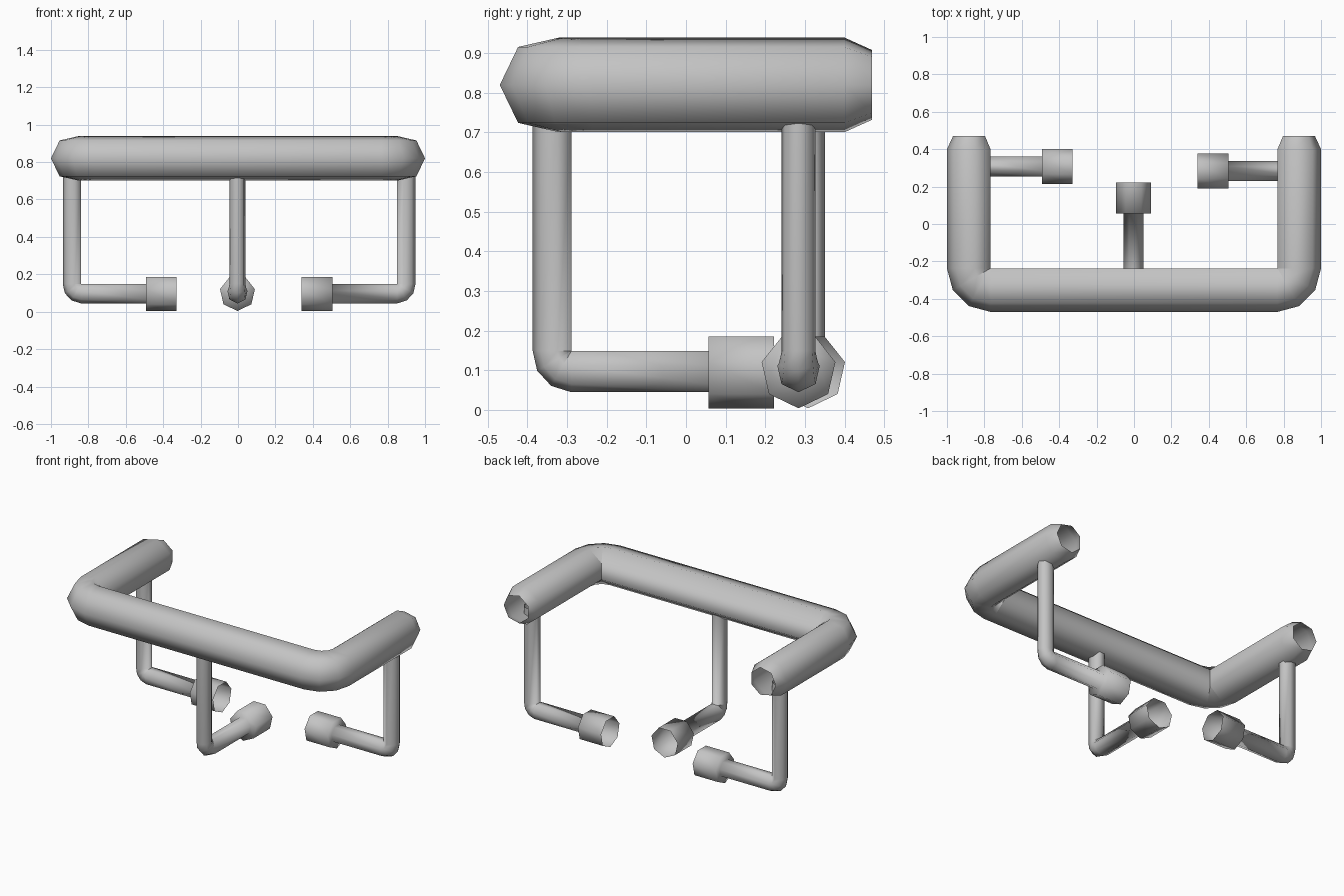
import bpy
import bmesh
from math import cos, sin, pi, radians
from mathutils import Vector

SIDES = 7
FLAT = cos(pi / SIDES)      # distance ratio of the flat side opposite a corner
UP = Vector((0, 0, 1))

cube = bpy.data.objects.get("Cube")
if cube:
    bpy.data.objects.remove(cube, do_unlink=True)

grey = bpy.data.materials.new("plain_grey")
grey.use_nodes = True
grey.diffuse_color = (0.55, 0.55, 0.55, 1)
grey.node_tree.nodes["Principled BSDF"].inputs["Base Color"].default_value = grey.diffuse_color


def tube(name, rings):
    """Open, smooth tube through rings of (centre, corner axis, side axis)."""
    bm = bmesh.new()
    loops = []
    for centre, u, v in rings:
        angles = [2 * pi * i / SIDES for i in range(SIDES)]
        loops.append([bm.verts.new(centre + u * cos(a) + v * sin(a)) for a in angles])
    for a, b in zip(loops, loops[1:]):
        for i in range(SIDES):
            j = (i + 1) % SIDES
            bm.faces.new((a[i], a[j], b[j], b[i]))
    bmesh.ops.recalc_face_normals(bm, faces=bm.faces)
    for face in bm.faces:
        face.smooth = True
    mesh = bpy.data.meshes.new(name)
    bm.to_mesh(mesh)
    bm.free()
    mesh.materials.append(grey)
    obj = bpy.data.objects.new(name, mesh)
    bpy.context.collection.objects.link(obj)
    return obj


# Thick U-shaped tube with tapered open ends
R, Z = 0.1225, 0.82
X = 1 - R
pivot = Vector((X - R * FLAT, -0.237, Z))
out = Vector((1, 0, 0))
half = [(Vector((X, 0.47, Z)), out * 0.09, UP * 0.09),
        (Vector((X, 0.40, Z)), out * R, UP * R)]
for deg in (0, 30, 60, 90):
    u = Vector((cos(radians(deg)), -sin(radians(deg)), 0))
    half.append((pivot + u * R * FLAT, u * R, UP * R))
flip = Vector((-1, 1, 1))
tube("main_tube", half + [(c * flip, u * flip, v) for c, u, v in reversed(half)])


def bent_leg(name, x, y, forward):
    """Leg from the main tube, bent inwards and ending in an open socket.
    x, y is the inner corner of the bend."""
    forward = Vector(forward)
    side = UP.cross(forward)
    corner = Vector((x, y, 0.149))
    thin, wide, pipe, cup = 0.0515, 0.0436, 0.055, 0.0955
    rings = [(Vector((x, y, 0.76)) - forward * thin * FLAT, -forward * thin, side * wide)]
    # elbow, growing to the full pipe size
    for step in range(4):
        t = step / 3
        u = -forward * cos(t * pi / 2) - UP * sin(t * pi / 2)
        r = thin + (pipe - thin) * t
        rings.append((corner + u * r * FLAT, u * r, side * (wide + (pipe - wide) * t)))
    # horizontal pipe, step, socket wall
    axis = corner - UP * pipe * FLAT
    for dist, r in ((0.346, pipe), (0.346, cup), (0.511, cup)):
        rings.append((axis + forward * dist, -UP * r, side * r))
    tube(name, rings)


bent_leg("front_leg", -0.003, -0.289, (0, 1, 0))
bent_leg("left_leg", 0.851, 0.284, (-1, 0, 0))
bent_leg("right_leg", -0.839, 0.308, (1, 0, 0))
